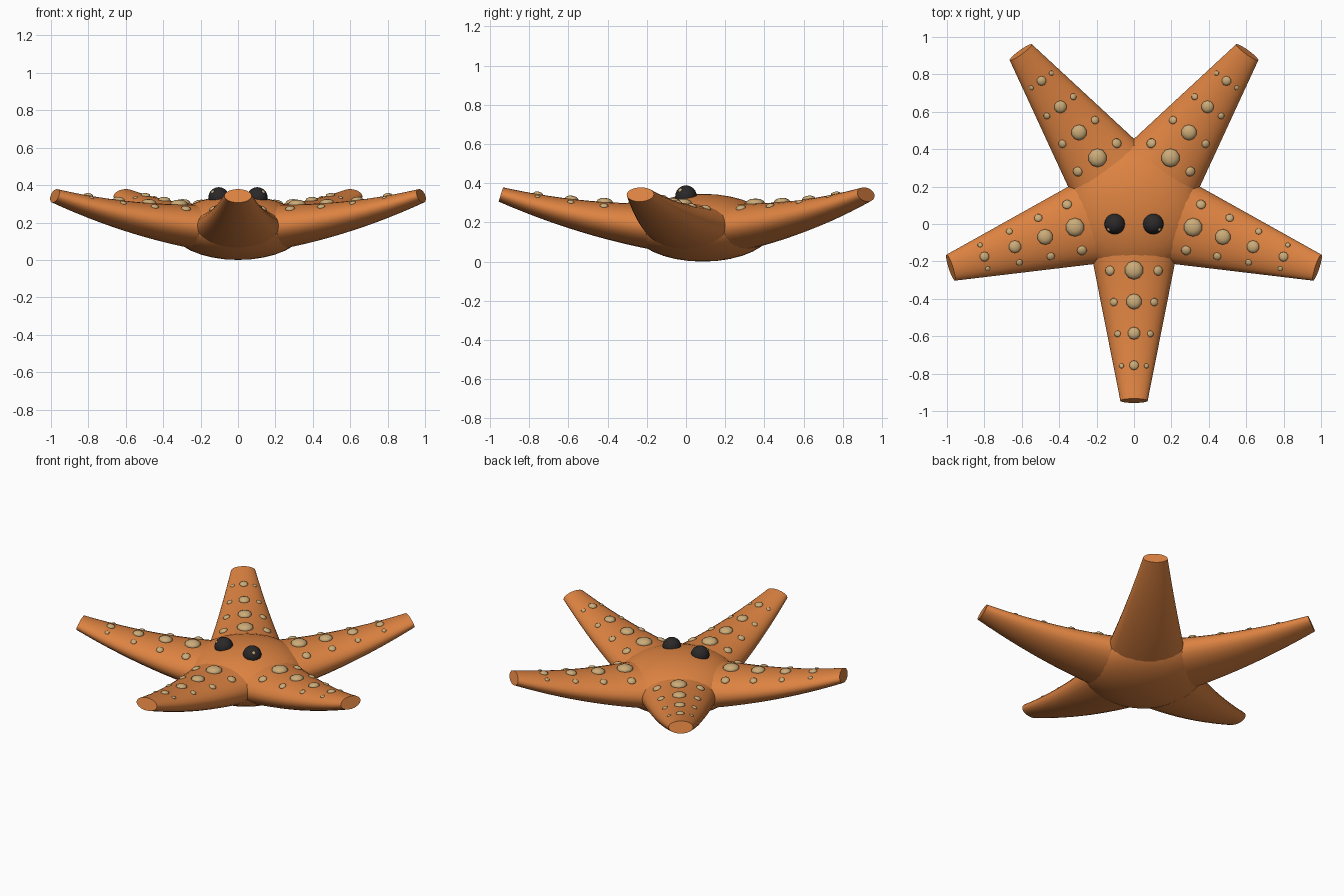
import bpy, bmesh, math
from mathutils import Vector, Matrix

if "Cube" in bpy.data.objects:
    bpy.data.objects.remove(bpy.data.objects["Cube"])

CY = 0.085                      # the star's centre lies slightly behind the origin
TIP = 1.03


def material(name, rgb):
    m = bpy.data.materials.new(name)
    m.diffuse_color = (*rgb, 1)
    m.use_nodes = True
    m.node_tree.nodes["Principled BSDF"].inputs["Base Color"].default_value = m.diffuse_color
    return m


orange = material("orange skin", (0.72, 0.225, 0.053))
tan = material("tan bumps", (0.60, 0.41, 0.19))
black = material("black eyes", (0.024, 0.021, 0.021))


def finish(bm, name, mat, smooth=True):
    bmesh.ops.recalc_face_normals(bm, faces=bm.faces[:])
    me = bpy.data.meshes.new(name)
    bm.to_mesh(me)
    bm.free()
    me.materials.append(mat)
    for p in me.polygons:
        p.use_smooth = smooth
    ob = bpy.data.objects.new(name, me)
    bpy.context.collection.objects.link(ob)
    return ob


def ball(name, mat, matrix, seg, rings, smooth=True):
    bm = bmesh.new()
    bmesh.ops.create_uvsphere(bm, u_segments=seg, v_segments=rings, radius=1, matrix=matrix)
    return finish(bm, name, mat, smooth)


def half_width(r):
    return 0.277 - 0.198 * r


def arm_point(r, a):
    """Point on an arm along +x, at distance r and angle a around its section."""
    w = half_width(r)
    z = 0.165 + 0.02 * r + 0.148 * r * r
    n = Vector((-(0.02 + 0.296 * r), 0, 1)).normalized()
    return Vector((r, 0, z)) + Vector((0, w * math.cos(a), 0)) + n * (0.52 * w * math.sin(a))


def arm_normal(r, a):
    e = 0.01
    du = arm_point(r + e, a) - arm_point(r - e, a)
    dv = arm_point(r, a + e) - arm_point(r, a - e)
    return du.cross(dv).normalized()


# Central disc
ball("body_disc", orange,
     Matrix.Translation((0, CY, 0.173)) @ Matrix.Diagonal((0.36, 0.36, 0.173, 1)), 32, 16)

SIDES, STEPS = 24, 14
for k in range(5):
    place = Matrix.Translation((0, CY, 0)) @ Matrix.Rotation(math.radians(-90 + 72 * k), 4, 'Z')

    # Tapered, upward curving arm with blunt tip
    bm = bmesh.new()
    loops = []
    for i in range(STEPS + 1):
        r = 0.04 + (TIP - 0.04) * i / STEPS
        loops.append([bm.verts.new(place @ arm_point(r, 2 * math.pi * j / SIDES))
                      for j in range(SIDES)])
    for lo, hi in zip(loops, loops[1:]):
        for j in range(SIDES):
            bm.faces.new((lo[j], lo[(j + 1) % SIDES], hi[(j + 1) % SIDES], hi[j]))
    bm.faces.new(loops[0])
    bm.faces.new(loops[-1])
    arm = finish(bm, f"arm_{k + 1}", orange)
    bpy.context.view_layer.objects.active = arm
    arm.select_set(True)
    bpy.ops.object.shade_smooth_by_angle(angle=math.radians(50))
    arm.select_set(False)

    # Rows of flattened bumps: a large one on the ridge, a small one on each side
    for i in range(4):
        r = 0.345 + 0.17 * i
        big = 0.050 - 0.008 * i
        for side in (-1, 0, 1):
            a = math.acos(0.62 * side)
            size = big if side == 0 else big * 0.53
            n = arm_normal(r, a)
            if n.z < 0:
                n = -n
            turn = n.to_track_quat('Z', 'Y').to_matrix().to_4x4()
            m = place @ Matrix.Translation(arm_point(r, a)) @ turn \
                @ Matrix.Diagonal((size, size, size * 0.5, 1))
            ball(f"bump_{k + 1}_{i + 1}_{side + 2}", tan, m, 10, 6)

# Eyes with small glints on the outer front
for s, label in ((-1, "left"), (1, "right")):
    c = Vector((s * 0.103, 0, 0.334))
    ball(f"eye_{label}", black, Matrix.Translation(c) @ Matrix.Scale(0.055, 4), 20, 12)
    g = c + Vector((s * 0.60, -0.55, 0.55)).normalized() * 0.049
    ball(f"eye_glint_{label}", tan, Matrix.Translation(g) @ Matrix.Scale(0.012, 4), 8, 6)
